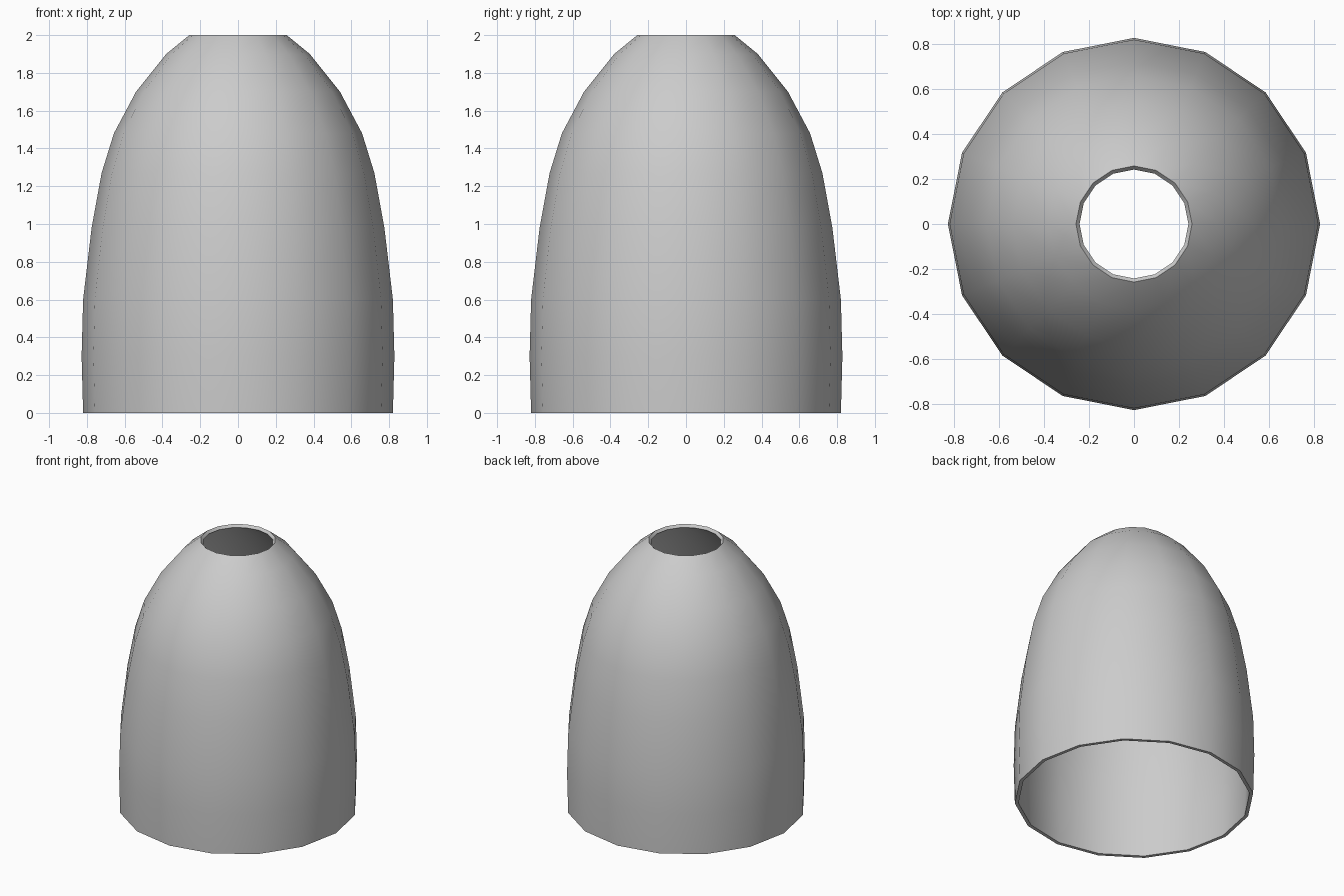
import bpy, bmesh, math

if "Cube" in bpy.data.objects:
    bpy.data.objects.remove(bpy.data.objects["Cube"])

SIDES = 16
# Outer profile as (radius, height), bottom to top
PROFILE = [(0.82, 0), (0.828, 0.3), (0.82, 0.6), (0.775, 0.98), (0.722, 1.27),
           (0.657, 1.48), (0.54, 1.7), (0.38, 1.9), (0.258, 2.0)]

# Open bell-shaped skin, turned around z
bm = bmesh.new()
rings = [[bm.verts.new((r * math.cos(2 * math.pi * i / SIDES),
                        r * math.sin(2 * math.pi * i / SIDES), z))
          for i in range(SIDES)] for r, z in PROFILE]
for low, high in zip(rings, rings[1:]):
    for i in range(SIDES):
        j = (i + 1) % SIDES
        bm.faces.new((low[i], low[j], high[j], high[i]))
mesh = bpy.data.meshes.new("bell_shell")
bm.to_mesh(mesh)
bm.free()
shell = bpy.data.objects.new("bell_shell", mesh)
bpy.context.collection.objects.link(shell)

# Thin wall, grown inwards
wall = shell.modifiers.new("wall", 'SOLIDIFY')
wall.thickness = 0.025
wall.offset = -1
bpy.context.view_layer.objects.active = shell
shell.select_set(True)
bpy.ops.object.modifier_apply(modifier=wall.name)

# Smooth sides with crisp rims
bpy.ops.object.shade_smooth_by_angle(angle=math.radians(40))
